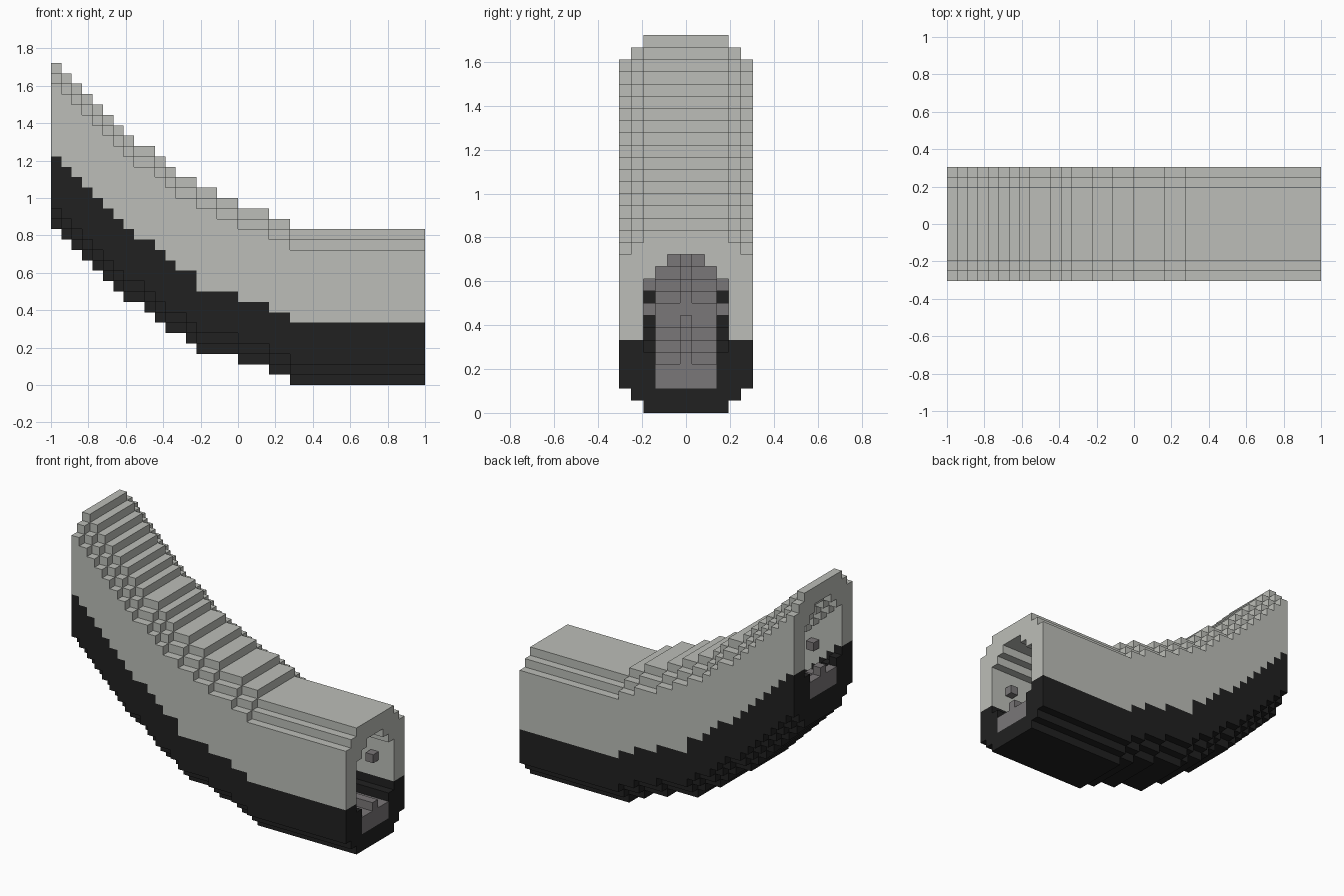
import bpy
import bmesh
from mathutils import Vector

cube = bpy.data.objects.get("Cube")
if cube:
    bpy.data.objects.remove(cube, do_unlink=True)

LENGTH, HALF = 36, 5
U = 2 / LENGTH  # size of one block


def material(name, rgb):
    m = bpy.data.materials.new(name)
    m.use_nodes = True
    m.diffuse_color = (*rgb, 1)
    m.node_tree.nodes["Principled BSDF"].inputs["Base Color"].default_value = (*rgb, 1)
    return m


light = material("light grey", (0.503, 0.515, 0.479))
black = material("black", (0.015, 0.015, 0.015))
grey = material("mid grey", (0.195, 0.184, 0.188))


def stairs(start, widths):
    """Heights of a stair going down one block after each width."""
    return [start - i for i, w in enumerate(widths) for _ in range(w)]


# Stepped curves along the length: roof, colour border and underside
top = stairs(31, [1] * 8 + [2, 1, 1, 2, 2, 2, 3, 2, 13])
border = stairs(22, [1] * 8 + [2, 1, 1, 2, 0, 4, 3, 2, 13])
bottom = stairs(15, [1] * 7 + [2, 1, 1, 2, 1, 4, 3, 2, 13])

# Fill the blocks of each part, section by section
shell, floor, lamps = set(), set(), set()
for x in range(LENGTH):
    base = border[x] - 6
    for y in range(-HALF, HALF + 1):
        a = abs(y)
        chamfer = max(0, a - 3)
        low, high = bottom[x] + chamfer, top[x] - chamfer
        if a > 3:
            shell.update((x, y, z) for z in range(low, high))
            continue
        inner_low = base + (5 if a == 3 else 2)
        inner_high = top[x] - 2 - max(0, a - 1)
        shell.update((x, y, z) for z in range(low, inner_low))
        shell.update((x, y, z) for z in range(inner_high, high))
        if a < 3:  # walkway with a raised centre ridge
            floor.update((x, y, z) for z in range(inner_low, base + (5 if a == 0 else 4)))

# Small wall lamps at even spacing on both inner walls
for x in range(3, LENGTH, 15):
    for y in (-3, 3):
        lamps.add((x, y, top[x] - 7))

solid = shell | floor | lamps


def build(name, cells, mats, rule=lambda c: 0):
    """Skin the outside faces of a block set and merge the flat areas."""
    bm = bmesh.new()
    verts = {}

    def vert(p):
        key = tuple(round(v) for v in p)
        if key not in verts:
            verts[key] = bm.verts.new(((key[0] - LENGTH / 2) * U,
                                       (key[1] - 0.5) * U, key[2] * U))
        return verts[key]

    for c in sorted(cells):
        for axis in range(3):
            for side in (0, 1):
                n = list(c)
                n[axis] += 2 * side - 1
                if tuple(n) in solid:
                    continue
                o = Vector(c)
                o[axis] += side
                e, f = Vector((0, 0, 0)), Vector((0, 0, 0))
                e[(axis + 1) % 3] = f[(axis + 2) % 3] = 1
                ring = [o, o + e, o + e + f, o + f]
                face = bm.faces.new([vert(p) for p in (ring if side else ring[::-1])])
                face.material_index = rule(c)
    bmesh.ops.dissolve_limit(bm, angle_limit=0.02, verts=bm.verts[:],
                             edges=bm.edges[:], delimit={'MATERIAL'})
    mesh = bpy.data.meshes.new(name)
    bm.to_mesh(mesh)
    bm.free()
    for m in mats:
        mesh.materials.append(m)
    obj = bpy.data.objects.new(name, mesh)
    # blocks are centred on y, so shift by nothing but the half block above
    bpy.context.collection.objects.link(obj)
    return obj


build("tunnel_shell", shell, [light, black], lambda c: int(c[2] < border[c[0]]))
build("walkway_floor", floor, [grey])
build("wall_lamps", lamps, [grey])
